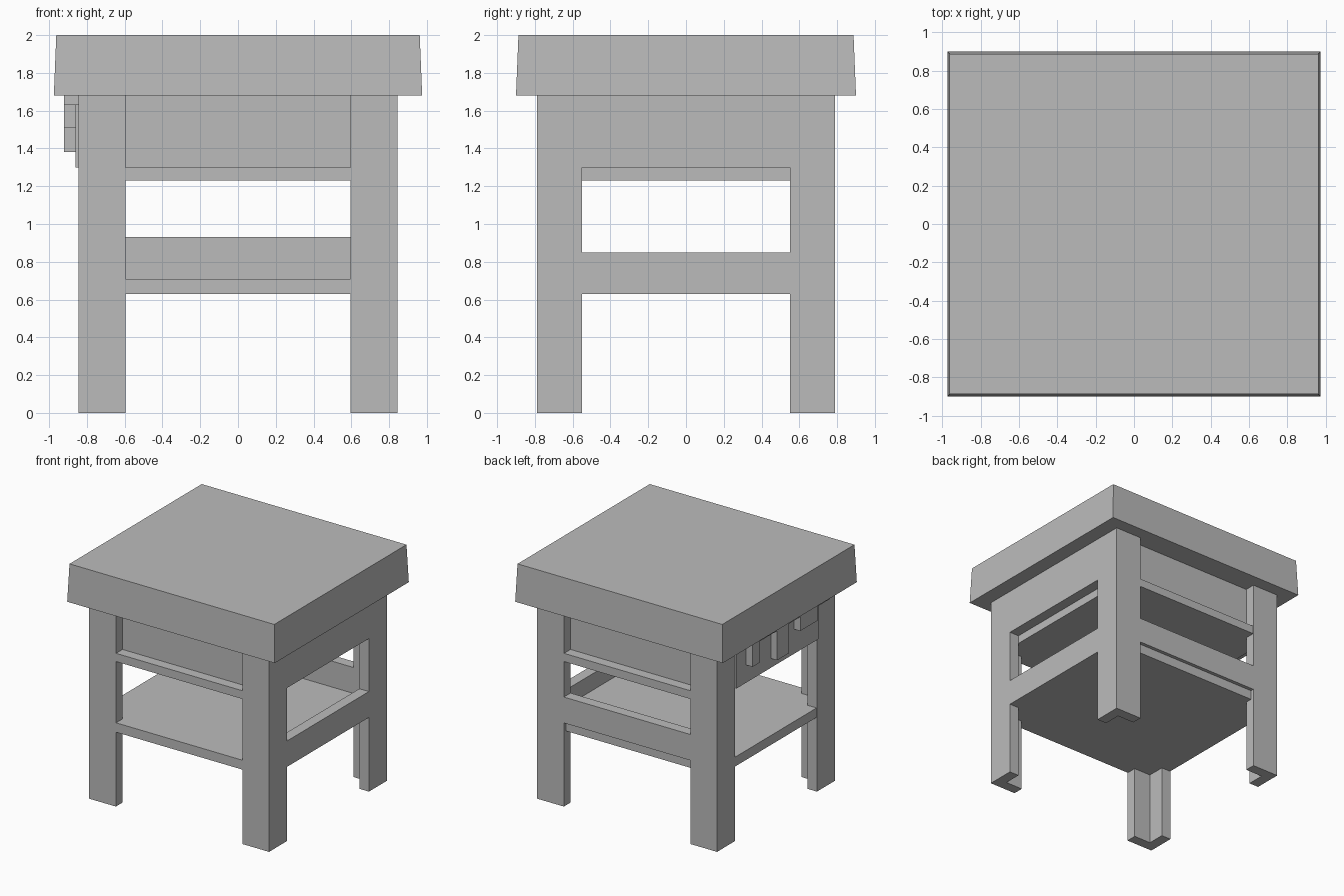
import bpy, bmesh

cube = bpy.data.objects.get("Cube")
if cube:
    bpy.data.objects.remove(cube, do_unlink=True)

grey = bpy.data.materials.new("plain grey")
grey.use_nodes = True
grey.diffuse_color = (0.5, 0.5, 0.5, 1)
grey.node_tree.nodes["Principled BSDF"].inputs["Base Color"].default_value = (0.5, 0.5, 0.5, 1)

X, Y = 0.845, 0.79       # outer frame
XI, YI = 0.595, 0.55     # inner edges of the legs
T = 0.09                 # board thickness
APRON, TOP = 1.30, 1.68


def finish(name, bm):
    bmesh.ops.recalc_face_normals(bm, faces=bm.faces)
    mesh = bpy.data.meshes.new(name)
    bm.to_mesh(mesh)
    bm.free()
    mesh.materials.append(grey)
    obj = bpy.data.objects.new(name, mesh)
    bpy.context.collection.objects.link(obj)
    return obj


def box(name, xs, ys, zs, taper=0):
    bm = bmesh.new()
    bmesh.ops.create_cube(bm, size=1)
    for v in bm.verts:
        up = v.co.z > 0
        sx, sy = (1 if v.co.x > 0 else 0), (1 if v.co.y > 0 else 0)
        v.co = (xs[sx] + (taper * (1 - 2 * sx) if up else 0),
                ys[sy] + (taper * (1 - 2 * sy) if up else 0),
                zs[1 if up else 0])
    return finish(name, bm)


def leg(name, sx, sy):
    # L-shaped section extruded upward
    outline = [(X, Y), (XI, Y), (XI, Y - T), (X - T, Y - T), (X - T, YI), (X, YI)]
    bm = bmesh.new()
    face = bm.faces.new([bm.verts.new((x * sx, y * sy, 0)) for x, y in outline])
    ext = bmesh.ops.extrude_face_region(bm, geom=[face])
    moved = [g for g in ext["geom"] if isinstance(g, bmesh.types.BMVert)]
    bmesh.ops.translate(bm, verts=moved, vec=(0, 0, TOP))
    finish(name, bm)


for side, sx in (("left", 1), ("right", -1)):
    for end, sy in (("front", -1), ("back", 1)):
        leg(f"{end}_{side}_leg", sx, sy)

# Table top with slightly sloping edges
box("table_top", (-0.975, 0.975), (-0.9, 0.9), (TOP, 2), taper=0.013)

# Aprons under the top
box("left_apron", (X - T, X), (-YI, YI), (APRON, TOP))
box("right_apron", (-X, T - X), (-YI, YI), (APRON, TOP))
for name, s in (("front_apron", -1), ("back_apron", 1)):
    ys = sorted((s * (Y - T), s * (Y - 2 * T)))
    box(name, (T - X, X - T), ys, (APRON, TOP))

# Horizontal boards and stretchers
box("drawer_board", (T - X, X - T), (0.003 - Y, Y - 0.003), (1.23, APRON))
box("lower_shelf", (0.003 - X, X - T), (0.003 - Y, Y - 0.03), (0.63, 0.71))
box("left_stretcher", (X - T, X), (-YI, YI), (0.63, 0.85))
box("back_stretcher", (-XI, XI), (Y - T, Y), (0.71, 0.93))

# Drawer front and its raised pull on the right side
box("drawer_front", (-0.86, -X), (-YI, YI), (APRON, TOP))
pull = (-0.92, -0.86)
box("pull_centre", pull, (-0.07, 0.09), (1.38, TOP))
box("pull_front_arm", pull, (-0.45, -0.22), (1.51, TOP))
box("pull_back_arm", pull, (0.33, 0.42), (1.45, TOP))
box("pull_rail", (-0.92, -X), (-0.62, 0.42), (1.63, TOP))
